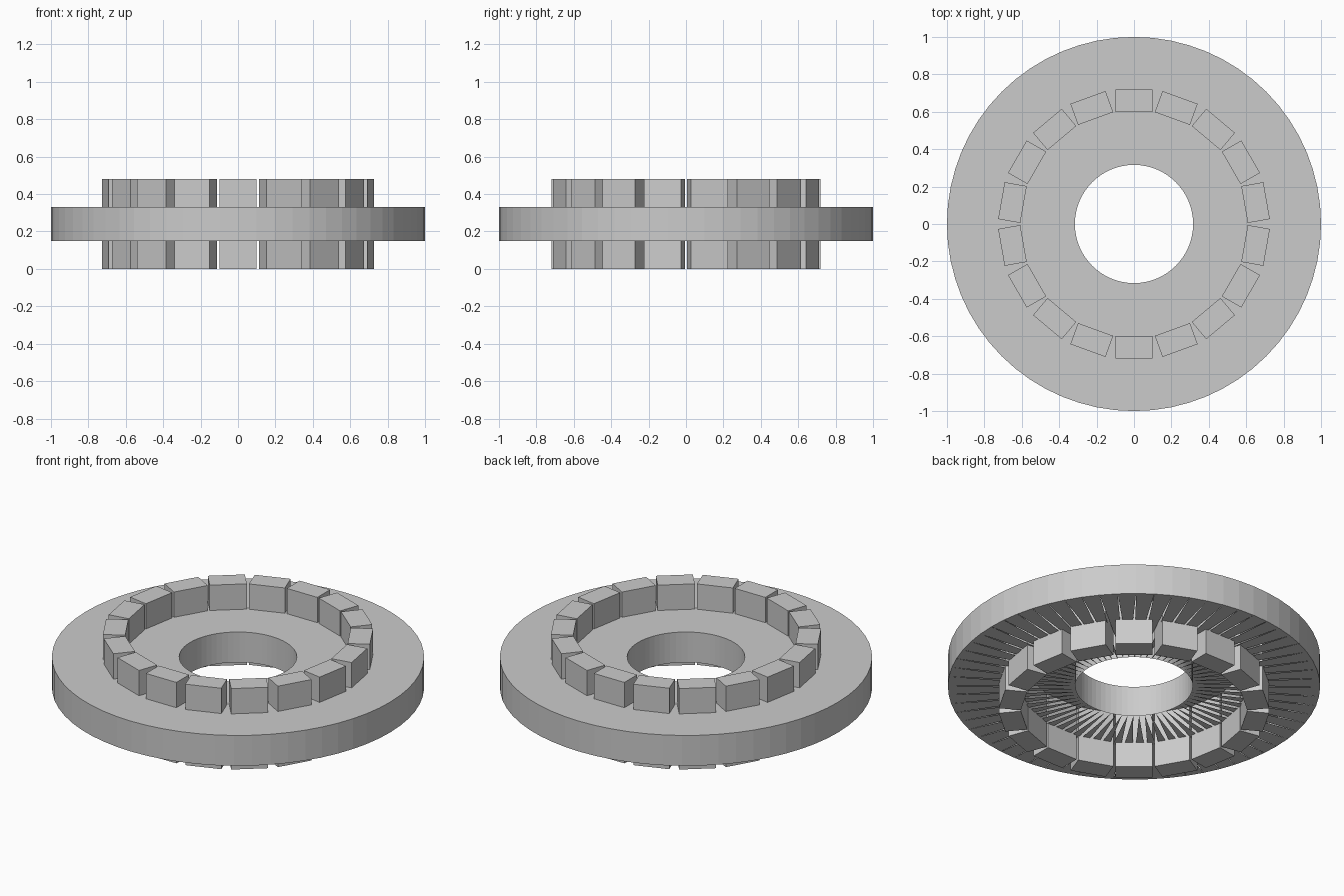
import bpy
import bmesh
from math import cos, sin, pi, radians
from mathutils import Matrix

cube = bpy.data.objects.get("Cube")
if cube:
    bpy.data.objects.remove(cube, do_unlink=True)

SEGMENTS = 64
OUTER, INNER = 1.0, 0.316
BOTTOM, TOP = 0.15, 0.33
BLOCKS = 18
BLOCK_SIZE = (0.12, 0.2, 0.48)
BLOCK_RADIUS = 0.66

grey = bpy.data.materials.new("plain grey")
grey.use_nodes = True
colour = (0.6, 0.6, 0.6, 1)
grey.diffuse_color = colour
grey.node_tree.nodes["Principled BSDF"].inputs["Base Color"].default_value = colour


def add_object(name, bm):
    mesh = bpy.data.meshes.new(name)
    bm.to_mesh(mesh)
    bm.free()
    mesh.materials.append(grey)
    obj = bpy.data.objects.new(name, mesh)
    bpy.context.collection.objects.link(obj)
    return obj


def ring(bm, radius, z):
    return [bm.verts.new((radius * cos(2 * pi * i / SEGMENTS),
                          radius * sin(2 * pi * i / SEGMENTS), z))
            for i in range(SEGMENTS)]


# Flat disc with a round hole; its underside is a ring of open-gapped wedges
bm = bmesh.new()
outer_low, outer_high = ring(bm, OUTER, BOTTOM), ring(bm, OUTER, TOP)
inner_low, inner_high = ring(bm, INNER, BOTTOM), ring(bm, INNER, TOP)
for i in range(SEGMENTS):
    j = (i + 1) % SEGMENTS
    bm.faces.new((outer_low[i], outer_low[j], outer_high[j], outer_high[i]))
    bm.faces.new((outer_high[i], outer_high[j], inner_high[j], inner_high[i]))
    bm.faces.new((inner_high[i], inner_high[j], inner_low[j], inner_low[i]))
    bm.faces.new((outer_low[j], outer_low[i], inner_low[i]))
add_object("disc", bm)

# Ring of blocks passing through the disc
bm = bmesh.new()
for k in range(BLOCKS):
    turn = Matrix.Rotation(radians(10) + 2 * pi * k / BLOCKS, 4, "Z")
    place = Matrix.Translation((BLOCK_RADIUS, 0, BLOCK_SIZE[2] / 2))
    bmesh.ops.create_cube(bm, size=1, matrix=turn @ place @ Matrix.Diagonal((*BLOCK_SIZE, 1)))
add_object("block_ring", bm)
